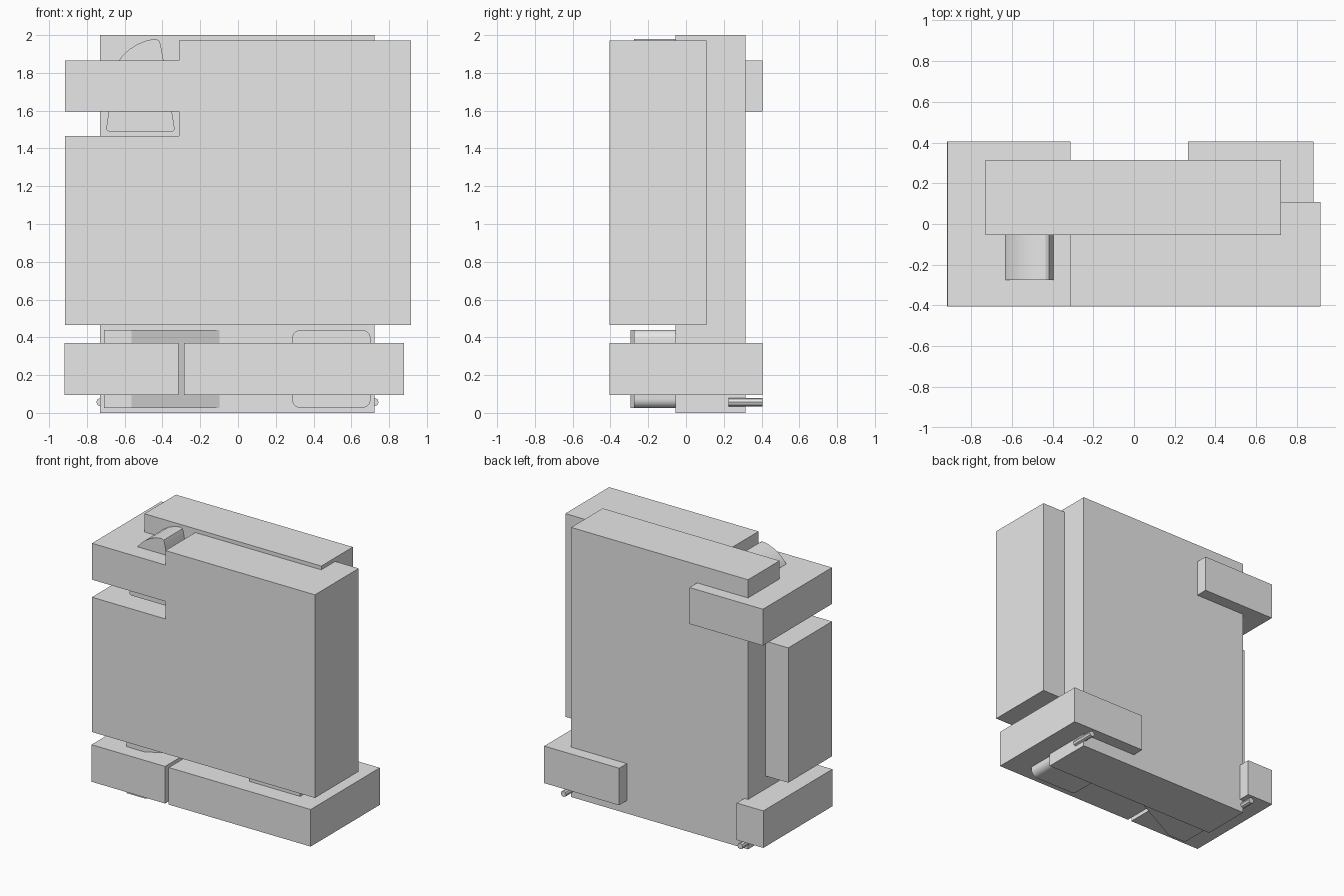
import bpy, bmesh
from math import radians, cos, sin, pi
from mathutils import Vector

cube = bpy.data.objects.get("Cube")
if cube:
    bpy.data.objects.remove(cube, do_unlink=True)

GREY = (0.8, 0.8, 0.8, 1.0)
grey = bpy.data.materials.new("light_grey")
grey.use_nodes = True
grey.diffuse_color = GREY
for node in grey.node_tree.nodes:
    if node.type == 'BSDF_PRINCIPLED':
        node.inputs["Base Color"].default_value = GREY


def prism(name, profile, start, end, axis, smooth=False):
    """Extrude a profile: axis 'Y' takes x,z points, axis 'Z' takes x,y points."""
    bm = bmesh.new()
    place = (lambda a, b: (a, start, b)) if axis == 'Y' else (lambda a, b: (a, b, start))
    face = bm.faces.new([bm.verts.new(place(a, b)) for a, b in profile])
    grown = bmesh.ops.extrude_face_region(bm, geom=[face])["geom"]
    depth = end - start
    shift = Vector((0, depth, 0)) if axis == 'Y' else Vector((0, 0, depth))
    bmesh.ops.translate(bm, vec=shift,
                        verts=[g for g in grown if isinstance(g, bmesh.types.BMVert)])
    bmesh.ops.recalc_face_normals(bm, faces=bm.faces)
    mesh = bpy.data.meshes.new(name)
    bm.to_mesh(mesh)
    bm.free()
    mesh.materials.append(grey)
    obj = bpy.data.objects.new(name, mesh)
    bpy.context.collection.objects.link(obj)
    if smooth:
        bpy.ops.object.select_all(action='DESELECT')
        obj.select_set(True)
        bpy.context.view_layer.objects.active = obj
        bpy.ops.object.shade_smooth_by_angle(angle=radians(30))
    return obj


def rect(x0, x1, b0, b1):
    return [(x0, b0), (x1, b0), (x1, b1), (x0, b1)]


def rounded_rect(x0, x1, b0, b1, r, steps=6):
    corners = [(x1 - r, b1 - r), (x0 + r, b1 - r), (x0 + r, b0 + r), (x1 - r, b0 + r)]
    return [(cx + r * cos((q + s / steps) * pi / 2), cy + r * sin((q + s / steps) * pi / 2))
            for q, (cx, cy) in enumerate(corners) for s in range(steps + 1)]


FRONT, BACK = -0.405, 0.405
SLAB_FRONT, SLAB_BACK = -0.055, 0.315


def clamp(name, outer, slab_side, front_end, back_end, z0, z1):
    """Hook-shaped clamp around one side of the slab."""
    plan = [(outer, FRONT), (front_end, FRONT), (front_end, SLAB_FRONT),
            (slab_side, SLAB_FRONT), (slab_side, SLAB_BACK),
            (back_end, SLAB_BACK), (back_end, BACK), (outer, BACK)]
    return prism(name, plan, z0, z1, 'Z')


# Core slab
prism("core_slab", rect(-0.73, 0.722, SLAB_FRONT, SLAB_BACK), 0, 2, 'Z')

# Thick front panel with the upper corner cut away
prism("front_panel", [(-0.915, 0.465), (0.915, 0.465), (0.915, 1.972), (-0.312, 1.972),
                      (-0.312, 1.465), (-0.915, 1.465)], FRONT, 0.108, 'Y')

# Clamps
clamp("upper_right_clamp", -0.915, -0.73, -0.312, -0.312, 1.595, 1.865)
clamp("lower_right_clamp", -0.918, -0.73, -0.315, -0.7, 0.095, 0.37)
clamp("lower_left_clamp", 0.88, 0.722, -0.285, 0.265, 0.095, 0.37)

# Curved button behind the upper clamp
button = [(-0.685, 1.49), (-0.345, 1.49), (-0.335, 1.5), (-0.35, 1.595), (-0.394, 1.865),
          (-0.41, 1.95), (-0.418, 1.972), (-0.435, 1.98), (-0.48, 1.973), (-0.53, 1.953),
          (-0.575, 1.925), (-0.61, 1.893), (-0.635, 1.86), (-0.665, 1.77), (-0.685, 1.595),
          (-0.698, 1.5)]
prism("upper_button", button, -0.275, SLAB_FRONT, 'Y', smooth=True)

# Rounded pad and sloped wedge behind the lower clamps
prism("lower_pad", rounded_rect(0.285, 0.703, 0.025, 0.44, 0.05), -0.275, SLAB_FRONT, 'Y', smooth=True)
prism("lower_wedge", [(-0.71, SLAB_FRONT), (-0.71, -0.295), (-0.565, -0.295),
                      (-0.098, SLAB_FRONT)], 0.025, 0.44, 'Z')

# Small pins at the bottom rear corners
for side, x in (("right", -0.728), ("left", 0.722)):
    ring = [(x + 0.022 * cos(k * pi / 4), 0.057 + 0.022 * sin(k * pi / 4)) for k in range(8)]
    prism(side + "_pin", ring, 0.225, BACK, 'Y', smooth=False)
